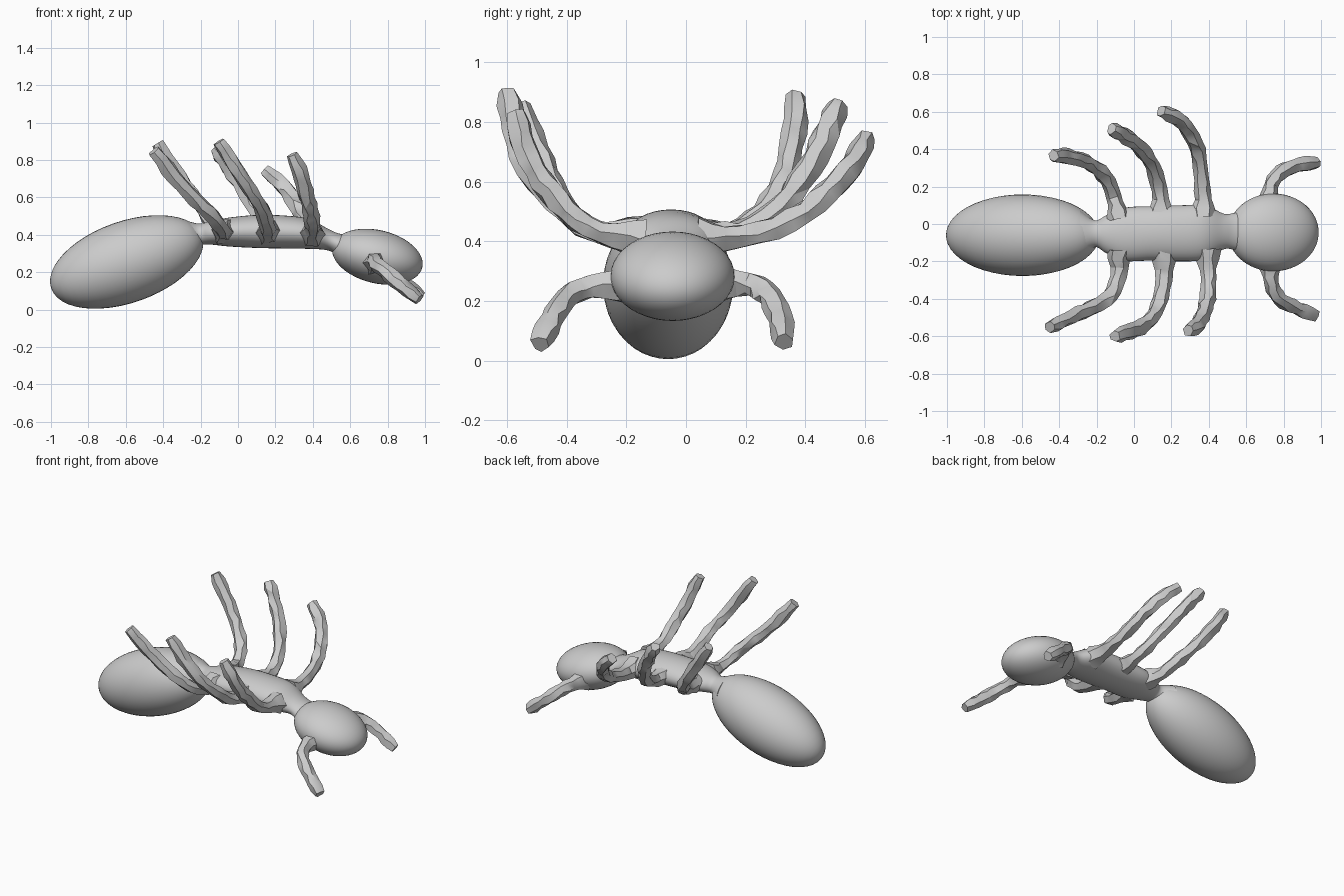
import bpy, bmesh, math, random
from mathutils import Vector, Matrix

if "Cube" in bpy.data.objects:
    bpy.data.objects.remove(bpy.data.objects["Cube"])

random.seed(4)
grey = bpy.data.materials.new("plain grey")
grey.diffuse_color = (0.6, 0.6, 0.6, 1)
grey.use_nodes = True
grey.node_tree.nodes["Principled BSDF"].inputs["Base Color"].default_value = grey.diffuse_color


def finish(name, bm, angle):
    bmesh.ops.recalc_face_normals(bm, faces=bm.faces)
    mesh = bpy.data.meshes.new(name)
    bm.to_mesh(mesh)
    bm.free()
    mesh.materials.append(grey)
    ob = bpy.data.objects.new(name, mesh)
    bpy.context.collection.objects.link(ob)
    bpy.ops.object.select_all(action='DESELECT')
    ob.select_set(True)
    bpy.context.view_layer.objects.active = ob
    bpy.ops.object.shade_smooth_by_angle(angle=math.radians(angle))
    return ob


def ellipsoid(name, centre, radii, tilt):
    # tilt raises the +x end
    bm = bmesh.new()
    m = (Matrix.Translation(centre) @ Matrix.Rotation(math.radians(-tilt), 4, 'Y')
         @ Matrix.Diagonal((*radii, 1)) @ Matrix.Rotation(math.pi / 2, 4, 'Y'))
    bmesh.ops.create_uvsphere(bm, u_segments=40, v_segments=24, radius=1, matrix=m)
    return finish(name, bm, 60)


def spline(points, steps):
    # Catmull-Rom through tuples of any length
    pts = [Vector(p) for p in points]
    pts = [2 * pts[0] - pts[1]] + pts + [2 * pts[-1] - pts[-2]]
    out = []
    for i in range(1, len(pts) - 2):
        a, b, c, d = pts[i - 1:i + 3]
        for s in range(steps):
            t = s / steps
            out.append(0.5 * (2 * b + (c - a) * t + (2 * a - 5 * b + 4 * c - d) * t * t
                              + (3 * b - a - 3 * c + d) * t ** 3))
    return out + [pts[-2]]


def skin(bm, rings):
    n = len(rings[0])
    for r0, r1 in zip(rings, rings[1:]):
        for k in range(n):
            bm.faces.new((r0[k], r0[(k + 1) % n], r1[(k + 1) % n], r1[k]))
    bm.faces.new(rings[0][::-1])
    bm.faces.new(rings[-1])


def limb(name, path, radius):
    # faceted, slightly lumpy six-sided tube with a flared root
    bm = bmesh.new()
    pts = spline(path, 3)
    rings = []
    up = Vector((1, 0, 0))
    for i, p in enumerate(pts):
        d = (pts[min(i + 1, len(pts) - 1)] - pts[max(i - 1, 0)]).normalized()
        up = (up - d * up.dot(d)).normalized()
        side = d.cross(up)
        r = radius * (1.75 if i == 0 else 1.4 if i == 1 else 1.12 if i == 2 else 1)
        if i == len(pts) - 1:
            r *= 0.78
        ring = []
        for k in range(6):
            a = k * math.tau / 6 + random.uniform(-0.2, 0.2)
            rr = r * random.uniform(0.86, 1.14)
            ring.append(bm.verts.new(p + rr * (math.cos(a) * up + math.sin(a) * side)))
        rings.append(ring)
    skin(bm, rings)
    bmesh.ops.triangulate(bm, faces=bm.faces)
    return finish(name, bm, 32)


# Abdomen and head
ellipsoid("abdomen", (-0.595, -0.06, 0.255), (0.428, 0.218, 0.218), 19.4)
ellipsoid("head", (0.745, -0.045, 0.283), (0.247, 0.208, 0.142), -13.5)

# Thorax: x, centre y, centre z, half width, half height
sections = [(-0.29, -0.055, 0.38, 0.13, 0.10), (-0.21, -0.052, 0.40, 0.072, 0.06),
            (-0.15, -0.055, 0.41, 0.10, 0.062), (-0.05, -0.055, 0.415, 0.142, 0.077),
            (0.10, -0.05, 0.418, 0.145, 0.088), (0.25, -0.05, 0.415, 0.150, 0.088),
            (0.38, -0.045, 0.405, 0.145, 0.08), (0.48, -0.04, 0.375, 0.095, 0.058),
            (0.54, -0.04, 0.345, 0.10, 0.062), (0.62, -0.045, 0.315, 0.12, 0.08)]
bm = bmesh.new()
rings = [[bm.verts.new((x, y + w * math.cos(a), z + h * math.sin(a)))
          for a in (k * math.tau / 32 for k in range(32))]
         for x, y, z, w, h in spline(sections, 5)]
skin(bm, rings)
finish("thorax", bm, 60)

# Raised legs, three on each side
legs = {
    "left_rear_leg": [(-0.08, 0.03, 0.42), (-0.11, 0.15, 0.43), (-0.16, 0.26, 0.50),
                      (-0.25, 0.33, 0.62), (-0.35, 0.36, 0.76), (-0.43, 0.365, 0.89)],
    "left_middle_leg": [(0.14, 0.04, 0.42), (0.135, 0.18, 0.43), (0.10, 0.31, 0.51),
                        (0.03, 0.41, 0.64), (-0.05, 0.47, 0.76), (-0.12, 0.51, 0.86)],
    "left_front_leg": [(0.37, 0.04, 0.41), (0.365, 0.18, 0.415), (0.35, 0.35, 0.47),
                       (0.31, 0.47, 0.56), (0.24, 0.56, 0.66), (0.145, 0.605, 0.745)],
    "right_rear_leg": [(-0.08, -0.14, 0.42), (-0.085, -0.28, 0.425), (-0.13, -0.39, 0.49),
                       (-0.23, -0.45, 0.59), (-0.34, -0.50, 0.71), (-0.45, -0.55, 0.85)],
    "right_middle_leg": [(0.16, -0.14, 0.42), (0.16, -0.30, 0.43), (0.13, -0.44, 0.53),
                         (0.07, -0.53, 0.64), (-0.02, -0.575, 0.77), (-0.10, -0.60, 0.90)],
    "right_front_leg": [(0.39, -0.14, 0.41), (0.40, -0.29, 0.43), (0.395, -0.40, 0.50),
                        (0.37, -0.48, 0.60), (0.34, -0.54, 0.71), (0.29, -0.57, 0.83)],
}
for name, path in legs.items():
    limb(name, path, 0.042)

# Antennae, bent forward and down
limb("left_antenna", [(0.71, 0.10, 0.26), (0.735, 0.21, 0.255), (0.79, 0.28, 0.215),
                      (0.88, 0.315, 0.14), (0.98, 0.33, 0.065)], 0.041)
limb("right_antenna", [(0.73, -0.19, 0.26), (0.735, -0.32, 0.25), (0.78, -0.40, 0.21),
                       (0.87, -0.45, 0.135), (0.97, -0.49, 0.055)], 0.041)
